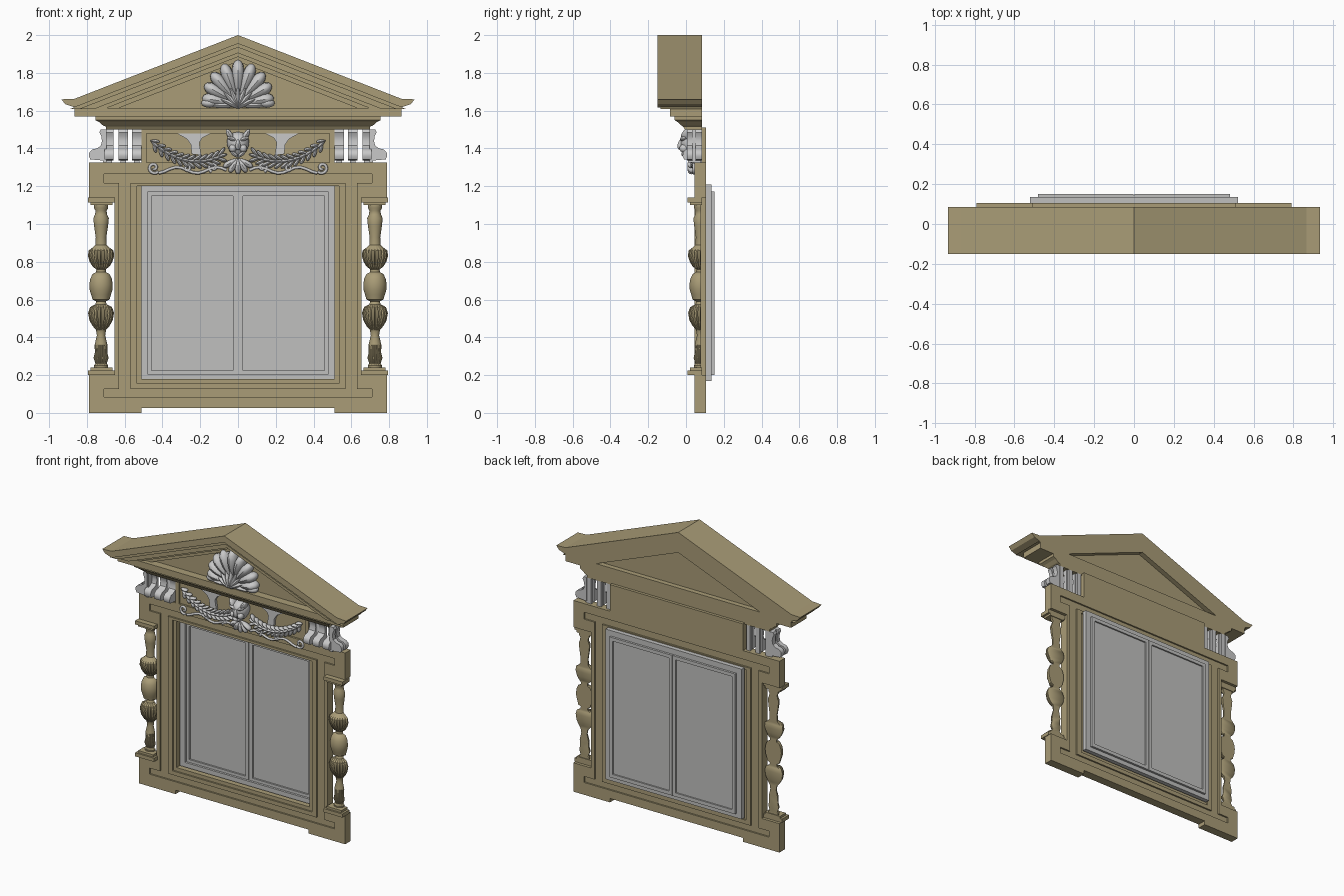
import bpy, bmesh, math
from mathutils import Matrix, Vector

cube = bpy.data.objects.get("Cube")
if cube:
    bpy.data.objects.remove(cube)


def material(name, rgb):
    m = bpy.data.materials.new(name)
    m.use_nodes = True
    m.diffuse_color = (*rgb, 1)
    m.node_tree.nodes["Principled BSDF"].inputs["Base Color"].default_value = (*rgb, 1)
    return m


STONE = material("tan stone", (0.40, 0.335, 0.185))
GREY = material("grey window", (0.53, 0.53, 0.52))
PALE = material("pale grey ornament", (0.58, 0.58, 0.58))
smooth = []


def finish(name, bm, mat, mirror=False, soft=False):
    bmesh.ops.recalc_face_normals(bm, faces=bm.faces)
    if mirror:
        seam = [f for f in bm.faces if all(abs(v.co.x) < 1e-5 for v in f.verts)]
        bmesh.ops.delete(bm, geom=seam, context='FACES_ONLY')
    me = bpy.data.meshes.new(name)
    bm.to_mesh(me)
    bm.free()
    me.materials.append(mat)
    ob = bpy.data.objects.new(name, me)
    bpy.context.collection.objects.link(ob)
    if mirror:
        ob.modifiers.new("Mirror", 'MIRROR').use_clip = True
    if soft:
        smooth.append(ob)
    return ob


def prism(name, pts, a, b, mat, axis='y', mirror=True, soft=False):
    """Extrude an outline: (x, z) along y, or (y, z) along x."""
    bm = bmesh.new()
    place = (lambda u, v, w: (u, w, v)) if axis == 'y' else (lambda u, v, w: (w, u, v))
    lo = [bm.verts.new(place(u, v, a)) for u, v in pts]
    hi = [bm.verts.new(place(u, v, b)) for u, v in pts]
    bm.faces.new(lo)
    bm.faces.new(hi[::-1])
    for i in range(len(pts)):
        j = (i + 1) % len(pts)
        bm.faces.new((lo[i], lo[j], hi[j], hi[i]))
    return finish(name, bm, mat, mirror, soft)


def box(name, x0, x1, y0, y1, z0, z1, mat):
    return prism(name, [(x0, z0), (x1, z0), (x1, z1), (x0, z1)], y0, y1, mat)


def half_ring(name, xo, zo, xi, zi, y0, y1, mat):
    """Right half of a rectangular ring, mirrored."""
    return prism(name, [(0, zo[0]), (xo, zo[0]), (xo, zo[1]), (0, zo[1]),
                        (0, zi[1]), (xi, zi[1]), (xi, zi[0]), (0, zi[0])], y0, y1, mat)


def blob(bm, loc, size, angle=0, taper=0):
    """Ellipsoid, long axis z tilted by angle in the front plane."""
    vs = bmesh.ops.create_uvsphere(bm, u_segments=12, v_segments=8, radius=1)["verts"]
    mat = (Matrix.Translation(loc) @ Matrix.Rotation(angle, 4, 'Y')
           @ Matrix.Diagonal((*size, 1)))
    for v in vs:
        k = 1 + taper * v.co.z
        v.co = mat @ Vector((v.co.x * k, v.co.y * k, v.co.z))


# Eared surround: core plate with raised rims on both faces
outline = [(0, .027), (.51, .027), (.51, 0), (.79, 0), (.79, .2), (.655, .2),
           (.655, 1.14), (.79, 1.14), (.79, 1.325)]
opening = [(0, 1.2), (.51, 1.2), (.51, .18), (0, .18)]
band = [(0, 1.265), (.71, 1.265), (.71, 1.217), (.63, 1.217),
        (.63, .127), (.71, .127), (.71, .085), (0, .085)]
prism("surround_core", outline + [(0, 1.325)] + opening, .056, .094, STONE)
prism("surround_outer_rim", outline + [(0, 1.325)] + band, .045, .105, STONE)
half_ring("surround_inner_rim", .57, (.127, 1.217), .535, (.155, 1.2), .045, .105, STONE)

# Frieze panel with raised border
box("frieze_panel", 0, .51, .058, .105, 1.325, 1.51, STONE)
prism("frieze_border", [(0, 1.51), (.51, 1.51), (.51, 1.325), (.485, 1.325),
                        (.485, 1.48), (0, 1.48)], .045, .06, STONE)

# Window: casing, two sashes and panes
half_ring("window_casing", .522, (.17, 1.21), .48, (.205, 1.17), .105, .135, GREY)
prism("window_sash", [(.003, .2), (.482, .2), (.482, 1.172), (.003, 1.172), (.003, .2),
                      (.026, .225), (.026, 1.148), (.458, 1.148), (.458, .225),
                      (.026, .225)], .12, .15, GREY)
box("window_pane", .02, .465, .132, .14, .215, 1.155, GREY)
box("window_mullion", 0, .008, .125, .145, .2, 1.17, GREY)

# Cornice: stepped rings of half width, front y and height
bm = bmesh.new()
prev = None
for hx, yf, z in [(.70, -.005, 1.5), (.70, -.015, 1.515), (.715, -.025, 1.522),
                  (.735, -.045, 1.54), (.755, -.06, 1.55), (.755, -.06, 1.57),
                  (.865, -.085, 1.57), (.865, -.085, 1.615)]:
    ring = [bm.verts.new((x, y, z)) for x, y in
            [(-hx, yf), (hx, yf), (hx, .085), (-hx, .085)]]
    if prev:
        for i in range(4):
            j = (i + 1) % 4
            bm.faces.new((prev[i], prev[j], ring[j], ring[i]))
    else:
        bm.faces.new(ring)
    prev = ring
bm.faces.new(prev)
finish("cornice", bm, STONE)

# Pediment: raking mouldings stepping in to a recessed triangle
SLOPE, BASE = .39, 1.61
prism("pediment_crown", [(0, 2), (.865, 1.663), (.935, 1.66), (.915, 1.635),
                         (.865, 1.618), (0, 1.955)], -.15, .085, STONE)
for name, top, low, front in [("upper_fillet", 1.956, 1.935, -.135),
                              ("corona", 1.936, 1.905, -.12),
                              ("lower_fillet", 1.906, 1.885, -.08),
                              ("bed_moulding", 1.886, 1.86, -.055)]:
    a, b = (top - BASE) / SLOPE, (low - BASE) / SLOPE
    prism("pediment_" + name, [(0, top), (a, BASE), (b, BASE), (0, low)], front, .085, STONE)
prism("pediment_field", [(0, 1.87), (.67, BASE), (0, BASE)], -.03, .05, STONE)

# Half balusters, gadrooned at the two bulbs and the foot and neck
profile = [(.235, .036), (.25, .038), (.262, .03), (.29, .04), (.32, .033), (.36, .034),
           (.41, .022), (.44, .027), (.46, .045), (.49, .062), (.53, .069), (.56, .058),
           (.575, .03), (.59, .025), (.6, .045), (.625, .052), (.65, .06), (.68, .062),
           (.71, .057), (.735, .045), (.745, .026), (.76, .025), (.775, .045), (.8, .06),
           (.83, .07), (.86, .066), (.875, .045), (.89, .03), (.93, .028), (.99, .037),
           (1.03, .041), (1.05, .032), (1.07, .029), (1.085, .038), (1.1, .038)]
bm = bmesh.new()
N = 40
rows = []
for z, r in profile:
    fluted = .45 < z < .57 or .77 < z < .87 or .25 < z < .33
    row = []
    for i in range(N + 1):
        a = math.pi * (1 + i / N)
        q = r * (1 - (.12 * (i % 4 == 0) if fluted else 0))
        row.append(bm.verts.new((.725 + q * math.cos(a), .08 + q * math.sin(a), z)))
    rows.append(row)
for p, q in zip(rows, rows[1:]):
    for i in range(N):
        bm.faces.new((p[i], p[i + 1], q[i + 1], q[i]))
    bm.faces.new((p[N], p[0], q[0], q[N]))
bm.faces.new(rows[0])
bm.faces.new(rows[-1])
finish("baluster", bm, STONE, True, True)
for name, z0, z1, s in [("base", .2, .24, 1), ("cap", 1.1, 1.14, -1)]:
    zm = z1 - .015 if s > 0 else z0 + .015
    outer, inner = ((z0, zm), (zm, z1)) if s > 0 else ((zm, z1), (z0, zm))
    box("baluster_%s_slab" % name, .65, .795, .008, .085, *outer, STONE)
    box("baluster_%s_step" % name, .665, .78, .02, .085, *inner, STONE)

# Scroll brackets: three facing forward and one facing sideways
scroll = [(0, 1.5), (.025, 1.5), (.032, 1.485), (.022, 1.465), (.018, 1.44), (.024, 1.415),
          (.045, 1.4), (.07, 1.395), (.085, 1.38), (.088, 1.36), (.08, 1.342), (0, 1.335)]
for x0, x1 in [(.512, .56), (.582, .632), (.658, .708)]:
    prism("front_bracket", [(.07 - d, z) for d, z in scroll], x0, x1, PALE, 'x', soft=True)
    box("bracket_back", x0 + .01, x1 - .01, .065, .085, 1.325, 1.5, PALE)
for y0, y1 in [(.005, .035), (.05, .085)]:
    prism("side_bracket", [(.702 + d, z) for d, z in scroll], y0, y1, PALE, soft=True)
box("bracket_core", .695, .715, .01, .08, 1.325, 1.5, PALE)

# Shell in the pediment
bm = bmesh.new()
for i in range(-4, 5):
    a = i * .35
    length = .105 - .004 * abs(i) ** 1.2
    c = length + .025
    blob(bm, (c * math.sin(a), -.05, 1.635 + c * math.cos(a)), (.03, .045, length), a, .5)
for i in range(-3, 4):
    a = i * .38
    blob(bm, (.05 * math.sin(a), -.075, 1.62 + .05 * math.cos(a)), (.014, .03, .06), a, -.4)
for s in (-1, 1):
    blob(bm, (s * .15, -.06, 1.64), (.045, .035, .025))
    blob(bm, (s * .08, -.065, 1.627), (.07, .03, .014))
finish("shell", bm, PALE, soft=True)

# Mask with leaf pendant
bm = bmesh.new()
blob(bm, (0, .03, 1.42), (.058, .06, .068), 0, .2)
blob(bm, (0, -.025, 1.42), (.013, .02, .03), 0, -.3)
for s in (-1, 1):
    blob(bm, (s * .045, .01, 1.475), (.016, .035, .035), s * .5, -.3)
    blob(bm, (s * .03, -.012, 1.45), (.011, .02, .028), s * 1.2)
    blob(bm, (s * .028, -.01, 1.4), (.02, .025, .022))
    blob(bm, (s * .02, -.005, 1.37), (.01, .02, .025), s * .9)
for i in range(-2, 3):
    a = math.pi + i * .5
    blob(bm, (.05 * math.sin(a), .03, 1.345 + .04 * math.cos(a)), (.015, .022, .042), a, .35)
finish("mask", bm, PALE, soft=True)

# Leafy swags
bm = bmesh.new()
for i in range(12):
    t = i / 11
    x, z = .09 + .35 * t, 1.36 - .16 * t + .22 * t * t
    tilt = math.pi / 2 - .35 * (t - .3) * 3
    for off in (-.6, 0, .6):
        blob(bm, (x, .042, z + off * .03), (.009, .018, .033 - .008 * t), tilt + off, -.3)
finish("swag", bm, PALE, True, True)
prism("drape", [(.14, 1.48), (.325, 1.48), (.27, 1.45), (.25, 1.42), (.245, 1.37),
                (.195, 1.365), (.205, 1.43), (.19, 1.455)], .04, .06, PALE)

# Curling tendrils under the swags
for s in (-1, 1):
    cu = bpy.data.curves.new("tendril", 'CURVE')
    cu.dimensions = '3D'
    cu.bevel_depth, cu.bevel_resolution = .008, 2
    stem = [(.06 + .36 * t / 12, 1.285 + .016 * math.sin(t * .9)) for t in range(13)]
    ends = [(.445, 1.298, .032, -2.4), (.13, 1.3, .026, -1.2), (.27, 1.295, .02, 1)]
    paths = [stem] + [[(cx + r * (1 - k / 22) * math.cos(a0 + k * .42),
                        cz + r * (1 - k / 22) * math.sin(a0 + k * .42)) for k in range(20)]
                      for cx, cz, r, a0 in ends]
    for path in paths:
        sp = cu.splines.new('POLY')
        sp.points.add(len(path) - 1)
        for p, (x, z) in zip(sp.points, path):
            p.co = (s * x, .042, z, 1)
    cu.materials.append(PALE)
    bpy.context.collection.objects.link(bpy.data.objects.new("tendril", cu))

# Smooth shading on rounded parts
bpy.ops.object.select_all(action='DESELECT')
for ob in smooth:
    ob.select_set(True)
bpy.context.view_layer.objects.active = smooth[0]
bpy.ops.object.shade_smooth_by_angle(angle=math.radians(40))
